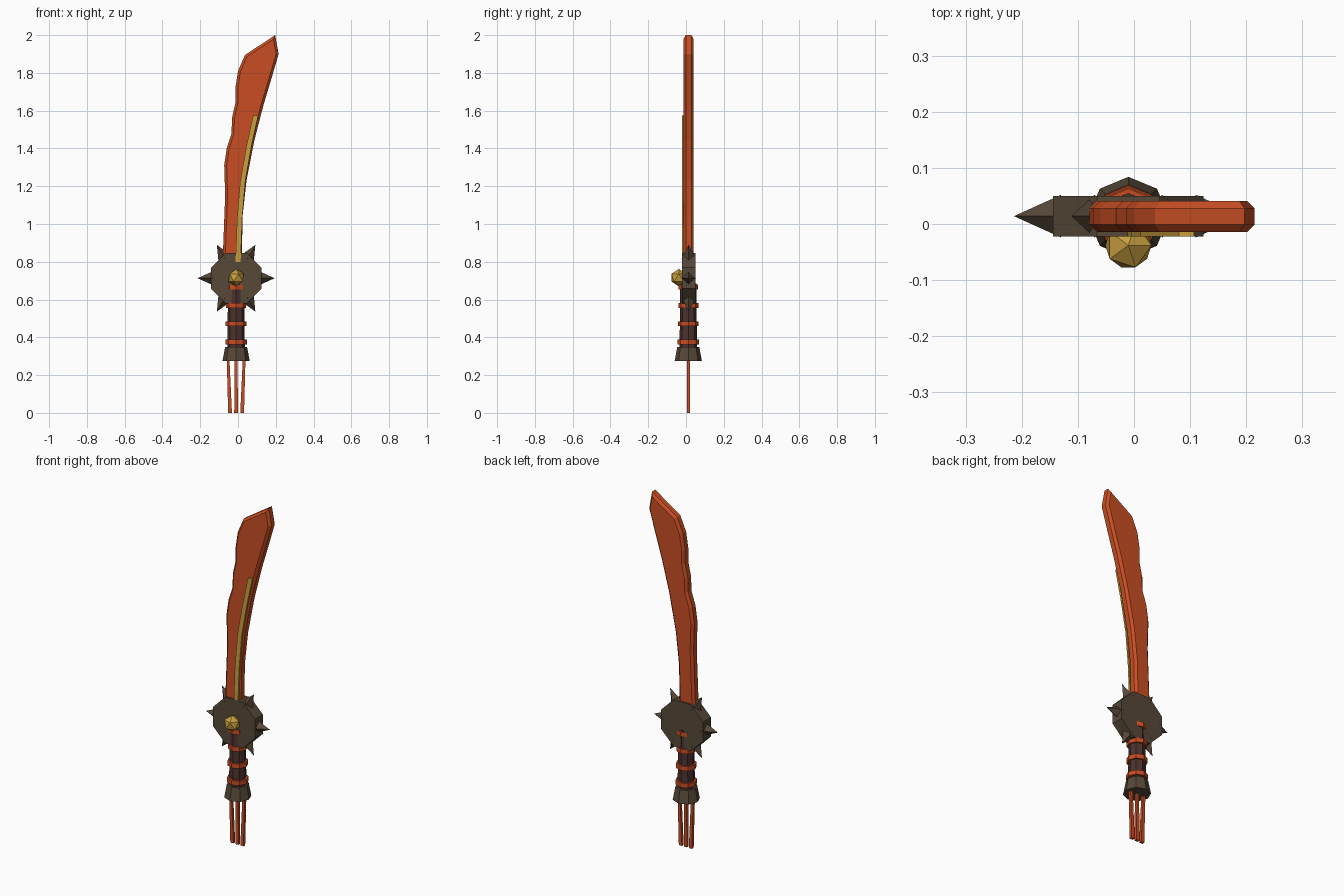
import bpy, bmesh, math
from mathutils import Matrix, Vector

if "Cube" in bpy.data.objects:
    bpy.data.objects.remove(bpy.data.objects["Cube"])


def material(name, rgb):
    m = bpy.data.materials.new(name)
    m.use_nodes = True
    m.diffuse_color = (*rgb, 1)
    m.node_tree.nodes["Principled BSDF"].inputs["Base Color"].default_value = (*rgb, 1)
    return m


ORANGE = material("burnt orange", (0.58, 0.076, 0.017))
IRON = material("dark bronze", (0.095, 0.065, 0.040))
GOLD = material("gold", (0.58, 0.35, 0.05))
LEATHER = material("dark leather", (0.075, 0.032, 0.027))

CX, CY = -0.01, 0.012      # axis of the hilt
GUARD_Z = 0.713


def finish(name, bm, mat):
    bmesh.ops.recalc_face_normals(bm, faces=bm.faces)
    mesh = bpy.data.meshes.new(name)
    bm.to_mesh(mesh)
    bm.free()
    mesh.materials.append(mat)
    ob = bpy.data.objects.new(name, mesh)
    bpy.context.collection.objects.link(ob)
    return ob


def cone(name, mat, sides, r1, r2, depth, matrix):
    bm = bmesh.new()
    bmesh.ops.create_cone(bm, cap_ends=True, segments=sides, radius1=r1,
                          radius2=r2, depth=depth, matrix=matrix)
    return finish(name, bm, mat)


def upright(name, mat, r1, r2, z1, z2):
    place = Matrix.Translation((CX, CY, (z1 + z2) / 2))
    return cone(name, mat, 8, r1, r2, z2 - z1, place)


def plate(name, mat, outline, y1, y2, bevel=0):
    """Extrude an x-z outline along y, optionally chamfering both rims."""
    bm = bmesh.new()
    face = bm.faces.new([bm.verts.new((x, y1, z)) for x, z in outline])
    out = bmesh.ops.extrude_face_region(bm, geom=[face])
    moved = [g for g in out["geom"] if isinstance(g, bmesh.types.BMVert)]
    bmesh.ops.translate(bm, verts=moved, vec=(0, y2 - y1, 0))
    if bevel:
        rims = [e for e in bm.edges
                if abs(e.verts[0].co.y - e.verts[1].co.y) < 1e-5]
        bmesh.ops.bevel(bm, geom=rims, offset=bevel, segments=1,
                        affect='EDGES', clamp_overlap=True)
    return finish(name, bm, mat)


# Blade: wavy back edge, curved cutting edge, slanted tip
back_edge = [(-0.08, 0.75), (-0.08, 0.84), (-0.068, 1.15), (-0.073, 1.31),
             (-0.06, 1.40), (-0.034, 1.48), (-0.032, 1.56), (-0.014, 1.64),
             (-0.014, 1.72), (0.0, 1.81), (0.037, 1.895)]
cutting_edge = [(0.197, 2.0), (0.215, 1.90), (0.18, 1.78), (0.135, 1.63),
                (0.087, 1.445), (0.045, 1.23), (0.025, 1.05), (0.018, 0.75)]
plate("blade", ORANGE, back_edge + cutting_edge, -0.014, 0.041, 0.013)

# Gold inlay following the cutting edge
inlay = [(-0.013, 0.80), (-0.005, 1.03), (0.012, 1.23), (0.046, 1.42), (0.08, 1.575)]
width = 0.027
plate("blade_inlay", GOLD, inlay + [(x + width, z) for x, z in reversed(inlay)],
      -0.022, -0.012)

# Octagonal guard and its spikes
guard_r = 0.134 / math.cos(math.pi / 8)
corners = [math.pi / 8 + i * math.pi / 4 for i in range(8)]
plate("guard", IRON, [(CX + guard_r * math.cos(a), GUARD_Z + guard_r * math.sin(a))
                      for a in corners], -0.022, 0.05)
for i in range(6):
    a = math.radians(60 * i)
    direction = Vector((math.cos(a), 0, math.sin(a)))
    base, tip = 0.12, 0.204
    centre = Vector((CX, 0.014, GUARD_Z)) + direction * (base + tip) / 2
    turn = Matrix.Rotation(math.pi / 2 - a, 4, 'Y')
    cone("guard_spike_%d" % (i + 1), IRON, 4, 0.038, 0, tip - base,
         Matrix.Translation(centre) @ turn)

# Faceted gem on the front of the guard
bm = bmesh.new()
bmesh.ops.create_icosphere(bm, subdivisions=1, radius=0.046,
                           matrix=Matrix.Translation((CX, -0.038, GUARD_Z + 0.003)))
finish("gem", bm, GOLD)

# Grip, rings and flared pommel
upright("grip", LEATHER, 0.046, 0.043, 0.33, 0.685)
for i in range(4):
    z = 0.375 + i * 0.097
    upright("grip_ring_%d" % (i + 1), ORANGE, 0.057 - i * 0.002, 0.057 - i * 0.002,
            z - 0.013, z + 0.013)
upright("pommel", IRON, 0.072, 0.058, 0.275, 0.35)

# Hanging tassel strands
for side in (-1, 0, 1):
    top, low = CX + side * 0.043, CX + side * 0.032
    plate("tassel_strand_%d" % (side + 2), ORANGE,
          [(top - 0.007, 0.30), (top + 0.007, 0.30), (low + 0.01, 0), (low - 0.01, 0)],
          CY - 0.008, CY + 0.008)
